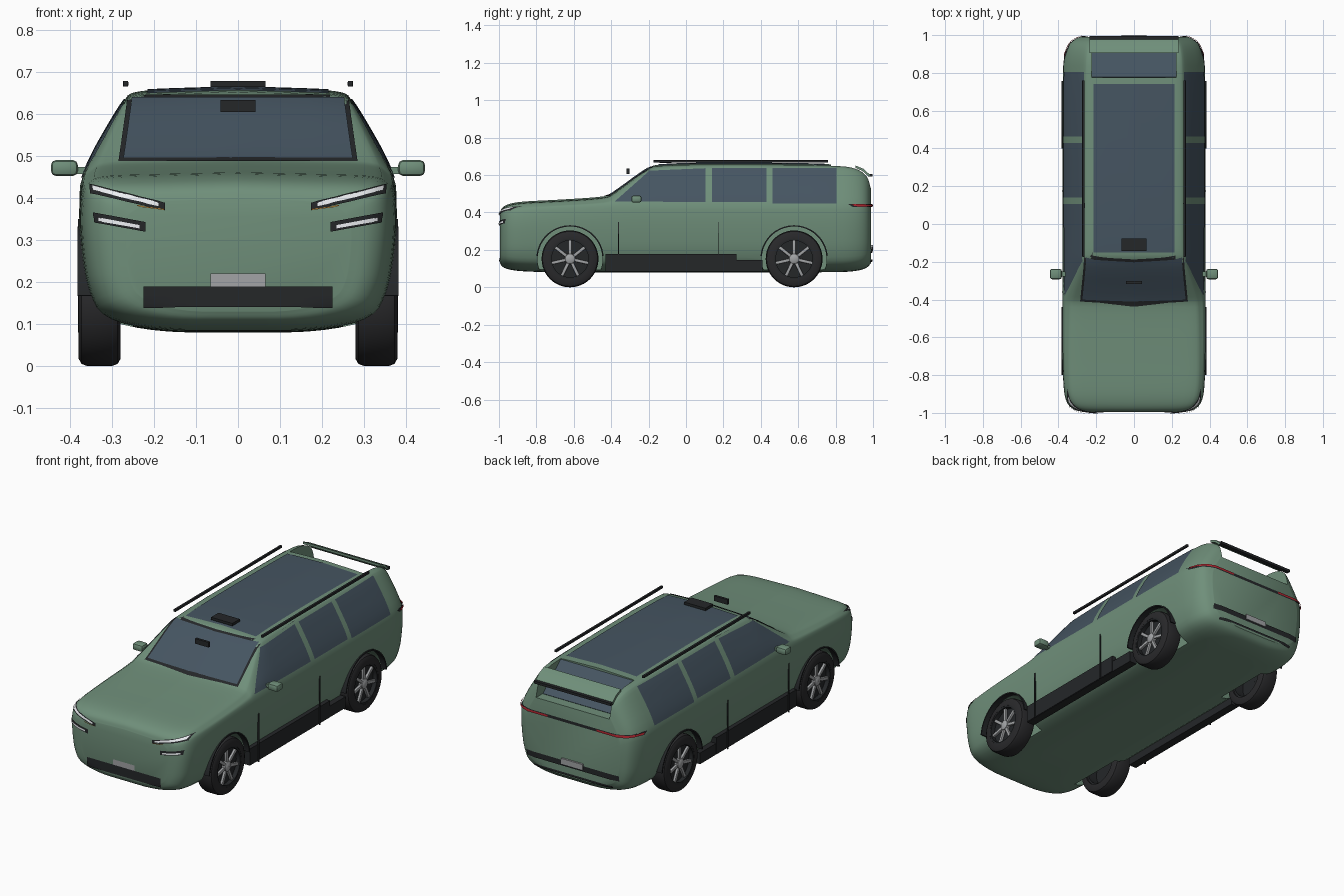
import bpy, bmesh, math
from mathutils import Vector, Matrix
from mathutils.bvhtree import BVHTree

if "Cube" in bpy.data.objects:
    bpy.data.objects.remove(bpy.data.objects["Cube"])


def mat(name, r, g, b):
    m = bpy.data.materials.new(name)
    m.diffuse_color = (r, g, b, 1)
    m.use_nodes = True
    m.node_tree.nodes["Principled BSDF"].inputs["Base Color"].default_value = m.diffuse_color
    return m


GREEN = mat("green_paint", .16, .275, .195)
GLASS = mat("glass", .06, .09, .12)
BLACK = mat("black_trim", .018, .02, .022)
TYRE = mat("rubber", .022, .022, .024)
SILVER = mat("silver", .36, .37, .38)
WHITE = mat("lamp_white", .85, .87, .9)
RED = mat("lamp_red", .45, .02, .03)
AMBER = mat("lamp_amber", .8, .4, .08)


def add(name, bm, m, fix=True):
    if fix:
        bmesh.ops.recalc_face_normals(bm, faces=bm.faces)
    me = bpy.data.meshes.new(name)
    bm.to_mesh(me)
    bm.free()
    me.materials.append(m)
    ob = bpy.data.objects.new(name, me)
    bpy.context.collection.objects.link(ob)
    return ob


def box(name, c, size, m, bevel=0, rot=None):
    bm = bmesh.new()
    bmesh.ops.create_cube(bm, size=1)
    bmesh.ops.scale(bm, vec=size, verts=bm.verts)
    if bevel:
        bmesh.ops.bevel(bm, geom=bm.edges[:], offset=bevel, segments=2, profile=.5, affect='EDGES')
    if rot:
        bmesh.ops.transform(bm, matrix=rot, verts=bm.verts)
    bmesh.ops.translate(bm, vec=c, verts=bm.verts)
    return add(name, bm, m)


def prism(name, yz, x0, x1, m):
    bm = bmesh.new()
    f = bm.faces.new([bm.verts.new((x0, y, z)) for y, z in yz])
    ext = bmesh.ops.extrude_face_region(bm, geom=[f])
    bmesh.ops.translate(bm, vec=(x1 - x0, 0, 0), verts=[v for v in ext["geom"] if isinstance(v, bmesh.types.BMVert)])
    return add(name, bm, m)


def revolve(name, prof, y, z, m, a0=0, a1=360, n=48):
    # closed (x, radius) outline turned about the wheel axis
    bm, full = bmesh.new(), a1 - a0 == 360
    rings = []
    for i in range(n if full else n + 1):
        a = math.radians(a0 + (a1 - a0) * i / n)
        rings.append([bm.verts.new((x, y + r * math.cos(a), z + r * math.sin(a))) for x, r in prof])
    k = len(prof)
    for i in range(n):
        p, q = rings[i], rings[(i + 1) % len(rings)]
        for j in range(k):
            bm.faces.new((p[j], p[(j + 1) % k], q[(j + 1) % k], q[j]))
    if not full:
        bm.faces.new(rings[0])
        bm.faces.new(rings[-1])
    return add(name, bm, m)


def chaikin(p, k=2):
    for _ in range(k):
        q = [p[0]]
        for a, b in zip(p, p[1:]):
            q.append(tuple(.75 * u + .25 * v for u, v in zip(a, b)))
            q.append(tuple(.25 * u + .75 * v for u, v in zip(a, b)))
        p = q + [p[-1]]
    return p


# Body loft: y, half width, top, bottom, roof half width, shoulder height
STATIONS = [
    (-.995, .27, .395, .13, .24, .36), (-.985, .32, .422, .11, .295, .385),
    (-.95, .358, .442, .095, .335, .405), (-.88, .375, .455, .085, .355, .415),
    (-.7, .38, .463, .08, .36, .43), (-.43, .38, .48, .08, .355, .445),
    (-.39, .38, .50, .08, .345, .452), (-.2, .38, .64, .08, .28, .46),
    (-.14, .38, .655, .08, .272, .46), (.2, .38, .662, .08, .272, .46),
    (.8, .38, .655, .08, .27, .46), (.9, .37, .645, .085, .265, .455),
    (.965, .34, .61, .1, .25, .45), (.99, .29, .555, .13, .22, .42)]


def section(y, w, t, b, r, s):
    h = s - b
    half = chaikin([(0, b), (w * .5, b), (w * .86, b + .03), (w * .95, b + .3 * h), (w * .985, b + .55 * h),
                    (w, b + .8 * h), (w - .006, s), (r, t - .022), (r - .025, t - .004), (r * .5, t), (0, t + .004)])
    return [(x, y, z) for x, z in half] + [(-x, y, z) for x, z in half[-2:0:-1]]


bm = bmesh.new()
rings = [[bm.verts.new(p) for p in section(*s)] for s in chaikin(STATIONS)]
for p, q in zip(rings, rings[1:]):
    for j in range(len(p)):
        k = (j + 1) % len(p)
        bm.faces.new((p[j], p[k], q[k], q[j]))
bm.faces.new(rings[0])
bm.faces.new(rings[-1])
bmesh.ops.recalc_face_normals(bm, faces=bm.faces)
tree = BVHTree.FromBMesh(bm)
body = add("body", bm, GREEN)

# Wheel arch pockets and rear window recess
AXLES, WZ = (-.62, .578), .152
cutters = [prism("recess_cutter", [(.775, .72), (.775, .645), (.93, .515), (1.1, .515), (1.1, .72)], -.225, .225, BLACK)]
for y in AXLES:
    for s in (-1, 1):
        pts = [(y + .174 * math.cos(i * math.pi / 24), WZ + .174 * math.sin(i * math.pi / 24)) for i in range(48)]
        cutters.append(prism("arch_cutter", pts, s * .25, s * .5, BLACK))
bpy.context.view_layer.objects.active = body
for c in cutters:
    c.hide_render = True
    mod = body.modifiers.new("cut", 'BOOLEAN')
    mod.operation, mod.object, mod.solver = 'DIFFERENCE', c, 'EXACT'
    bpy.ops.object.modifier_apply(modifier=mod.name)
for c in cutters:
    bpy.data.objects.remove(c)

# Panels projected on the body surface from one direction
VIEWS = {
    "right": (lambda a, b: (2, a, b), Vector((-1, 0, 0))), "left": (lambda a, b: (-2, a, b), Vector((1, 0, 0))),
    "front": (lambda a, b: (a, -2, b), Vector((0, 1, 0))), "rear": (lambda a, b: (a, 2, b), Vector((0, -1, 0))),
    "top": (lambda a, b: (a, b, 2), Vector((0, 0, -1)))}


def patch(name, view, quad, m, off=.003, n=12):
    place, d = VIEWS[view]
    A, B, C, D = [Vector(p) for p in quad]
    bm, grid = bmesh.new(), []
    for i in range(n + 1):
        row = []
        for j in range(n + 1):
            p = A.lerp(B, i / n).lerp(D.lerp(C, i / n), j / n)
            o = Vector(place(*p))
            hit, nor, _, _ = tree.ray_cast(o, d)
            if hit is None:
                hit, nor, _, _ = tree.find_nearest(o + d * 1.1)
            row.append(bm.verts.new(hit + nor * off))
        grid.append(row)
    for i in range(n):
        for j in range(n):
            bm.faces.new((grid[i][j], grid[i + 1][j], grid[i + 1][j + 1], grid[i][j + 1]))
    bm.normal_update()
    if sum(f.normal.dot(d) for f in bm.faces) > 0:
        bmesh.ops.reverse_faces(bm, faces=bm.faces)
    return add(name, bm, m, False)


def rect(a0, a1, b0, b1):
    return [(a0, b0), (a1, b0), (a1, b1), (a0, b1)]


# Glass
patch("windscreen_frame", "front", [(-.285, .487), (.285, .487), (.262, .645), (-.262, .645)], BLACK, .002)
patch("windscreen", "front", [(-.273, .494), (.273, .494), (.252, .638), (-.252, .638)], GLASS, .004)
patch("roof_glass", "top", rect(-.215, .215, -.15, .74), GLASS)
for side in ("right", "left"):
    patch("front_window_" + side, "%s" % side, [(-.38, .458), (.105, .455), (.105, .635), (-.195, .622)], GLASS)
    patch("middle_window_" + side, side, rect(.14, .43, .455, .635), GLASS)
    patch("back_window_" + side, side, rect(.462, .805, .448, .635), GLASS)
prism("rear_window", [(.779, .648), (.935, .517), (.932, .512), (.776, .643)], -.222, .222, GLASS)
prism("rear_spoiler", [(.905, .652), (.95, .633), (.985, .60), (.976, .593), (.943, .622), (.905, .639)], -.235, .235, GREEN)
box("spoiler_lip", (0, .985, .6), (.47, .022, .014), BLACK)

# Front and rear details
patch("front_grille", "front", rect(-.225, .225, .14, .19), BLACK, .005)
patch("front_plate", "front", rect(-.065, .065, .19, .22), SILVER, .005)
patch("rear_grille", "rear", rect(-.28, .28, .185, .215), BLACK, .006)
box("rear_plate", (0, .995, .21), (.13, .01, .03), SILVER)
patch("rear_skid_trim", "rear", rect(-.24, .24, .138, .15), BLACK, .006)
patch("tail_strip", "rear", rect(-.365, .365, .428, .444), BLACK, .005, 24)
for s in (-1, 1):
    patch("headlight_housing", "front", [(s * .352, .432), (s * .174, .389), (s * .174, .371), (s * .35, .41)], BLACK, .004)
    patch("headlight_lamp", "front", [(s * .345, .427), (s * .19, .389), (s * .19, .381), (s * .342, .415)], WHITE, .007)
    patch("indicator", "front", [(s * .24, .383), (s * .177, .375), (s * .177, .372), (s * .24, .38)], AMBER, .008)
    patch("fog_housing", "front", [(s * .343, .366), (s * .22, .343), (s * .22, .32), (s * .34, .342)], BLACK, .004)
    patch("fog_lamp", "front", [(s * .33, .354), (s * .235, .336), (s * .235, .328), (s * .33, .345)], WHITE, .007)
    patch("tail_lamp", "rear", rect(s * .15, s * .362, .431, .442), RED, .009)

    # Side details
    box("roof_rail", (s * .268, .293, .673), (.013, .935, .014), BLACK, .003)
    box("mirror", (s * .414, -.265, .472), (.064, .055, .038), GREEN, .012)
    box("mirror_arm", (s * .378, -.265, .466), (.04, .025, .016), GREEN)
    box("sill_upper", (s * .353, -.08, .132), (.046, .7, .092), BLACK)
    box("sill_lower", (s * .35, -.01, .115), (.046, .84, .062), BLACK)
    for y in (-.36, .175):
        box("door_gap", (s * .378, y, .215), (.007, .005, .27), BLACK)

# Roof pod and mirror sensor
box("roof_pod", (0, -.11, .672), (.13, .065, .014), BLACK)
box("windscreen_sensor", (0, -.31, .62), (.083, .014, .028), BLACK)

# Wheels
for y in AXLES:
    for s in (-1, 1):
        tyre = [(.28, .108), (.28, .135), (.287, .147), (.3, .152), (.36, .152), (.373, .147), (.38, .135), (.38, .108)]
        revolve("tyre", [(s * x, r) for x, r in tyre], y, WZ, TYRE)
        revolve("rim_ring", [(s * x, r) for x, r in [(.29, .098), (.29, .11), (.379, .11), (.379, .098)]], y, WZ, BLACK)
        revolve("rim_disc", [(s * x, r) for x, r in [(.345, .002), (.345, .1), (.355, .1), (.355, .002)]], y, WZ, BLACK)
        revolve("hub", [(s * x, r) for x, r in [(.35, .001), (.35, .03), (.374, .026), (.38, .016), (.38, .001)]], y, WZ, SILVER, n=24)
        for i in range(7):
            a = i * math.tau / 7
            R = Matrix.Rotation(a, 4, 'X')
            box("spoke", Vector((s * .364, y, WZ)) + R @ Vector((0, 0, .06)), (.014, .017, .082), SILVER, .003, R)
        revolve("arch_trim", [(s * x, r) for x, r in [(.35, .173), (.35, .18), (.383, .18), (.383, .173)]], y, WZ, BLACK, 5, 175)

# Smooth shading with sharp edges kept
bpy.ops.object.select_all(action='SELECT')
bpy.context.view_layer.objects.active = body
bpy.ops.object.shade_smooth_by_angle(angle=math.radians(35))
